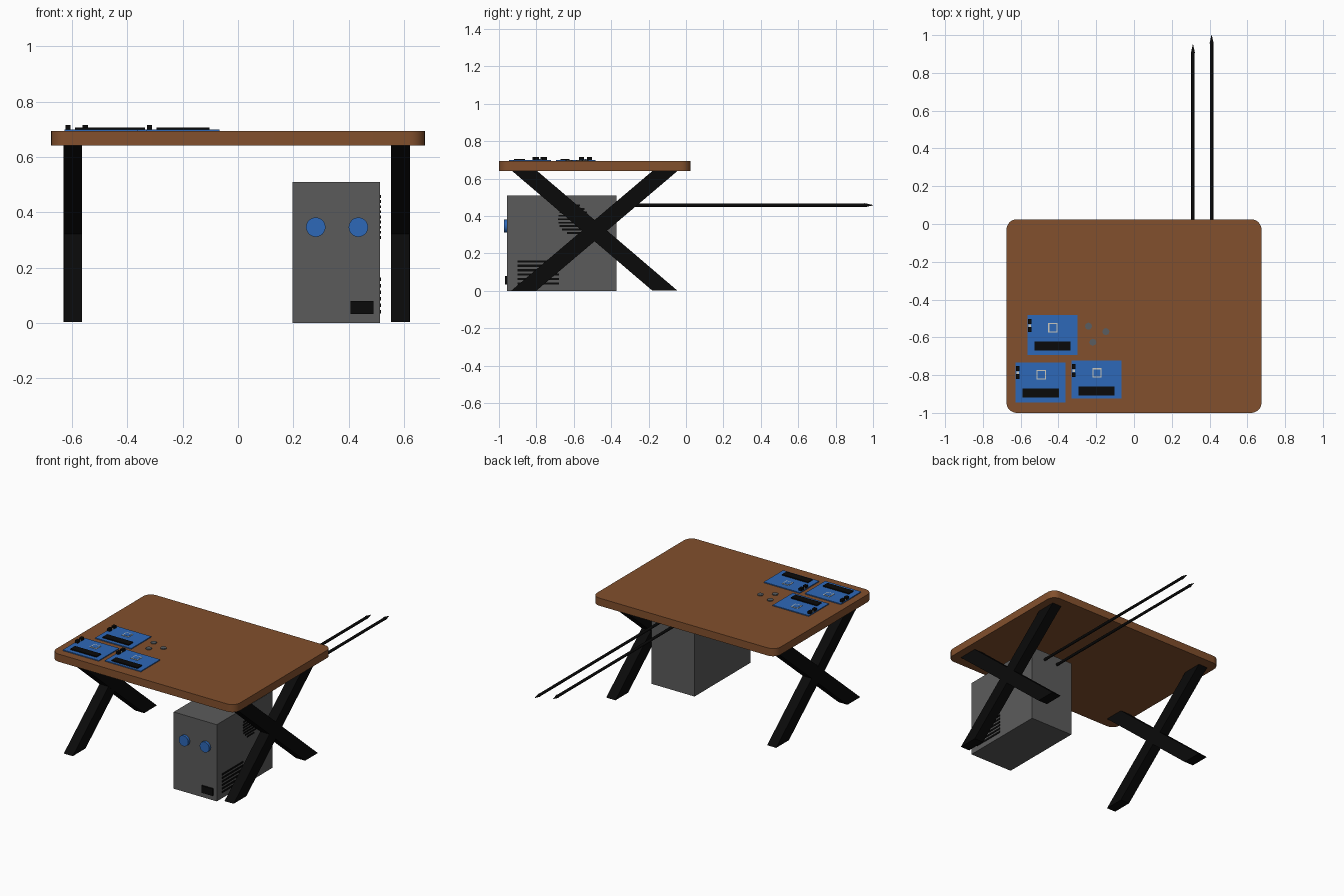
import bpy, bmesh, math
from mathutils import Matrix

if "Cube" in bpy.data.objects:
    bpy.data.objects.remove(bpy.data.objects["Cube"])


def mat(name, col):
    m = bpy.data.materials.new(name)
    m.diffuse_color = (*col, 1)
    m.use_nodes = True
    m.node_tree.nodes["Principled BSDF"].inputs["Base Color"].default_value = m.diffuse_color
    return m


WOOD = mat("brown wood", (0.225, 0.08, 0.026))
BLACK = mat("black", (0.003, 0.003, 0.003))
GREY = mat("case grey", (0.105, 0.105, 0.105))
BLUE = mat("blue", (0.027, 0.14, 0.48))
LIGHT = mat("light grey", (0.6, 0.58, 0.52))
STEEL = mat("steel grey", (0.1, 0.11, 0.12))


def finish(name, bm, m):
    bmesh.ops.recalc_face_normals(bm, faces=bm.faces)
    me = bpy.data.meshes.new(name)
    bm.to_mesh(me)
    bm.free()
    me.materials.append(m)
    ob = bpy.data.objects.new(name, me)
    bpy.context.collection.objects.link(ob)
    return ob


def add_box(bm, x0, x1, y0, y1, z0, z1):
    mx = Matrix.Translation(((x0 + x1) / 2, (y0 + y1) / 2, (z0 + z1) / 2)) \
        @ Matrix.Diagonal((x1 - x0, y1 - y0, z1 - z0, 1))
    bmesh.ops.create_cube(bm, size=1, matrix=mx)


def box(name, m, *dims):
    bm = bmesh.new()
    add_box(bm, *dims)
    return finish(name, bm, m)


def extrude(name, m, pts, vec):
    bm = bmesh.new()
    f = bm.faces.new([bm.verts.new(p) for p in pts])
    r = bmesh.ops.extrude_face_region(bm, geom=[f])
    bmesh.ops.translate(bm, vec=vec, verts=[v for v in r["geom"] if isinstance(v, bmesh.types.BMVert)])
    return finish(name, bm, m)


def cyl(name, m, r1, r2, depth, loc, seg, axis="Z"):
    bm = bmesh.new()
    rot = Matrix.Rotation(-math.pi / 2, 4, "X") if axis == "Y" else Matrix()
    bmesh.ops.create_cone(bm, cap_ends=True, segments=seg, radius1=r1, radius2=r2,
                          depth=depth, matrix=Matrix.Translation(loc) @ rot)
    return finish(name, bm, m)


# Table top with rounded corners
X, Y0, Y1, R = 0.675, -1.0, 0.025, 0.055
pts = []
for cx, cy, a0 in ((X - R, Y1 - R, 0), (-X + R, Y1 - R, 90), (-X + R, Y0 + R, 180), (X - R, Y0 + R, 270)):
    for i in range(9):
        a = math.radians(a0 + i * 90 / 8)
        pts.append((cx + R * math.cos(a), cy + R * math.sin(a), 0.642))
top = extrude("table_top", WOOD, pts, (0, 0, 0.051))

# Crossed legs, one X at each end
for side, x0, x1 in (("left", -0.63, -0.563), ("right", 0.553, 0.621)):
    for part, yb, yt in (("rising", -0.865, -0.11), ("falling", -0.115, -0.865)):
        w = 0.067
        d = 0.0005 if part == "rising" else 0
        extrude(f"{side}_leg_{part}", BLACK,
                [(x0 + d, yb - w, 0.003), (x0 + d, yb + w, 0.003),
                 (x0 + d, yt + w, 0.643), (x0 + d, yt - w, 0.643)], (x1 - x0 - 2 * d, 0, 0))

# Computer case, front dials and drive plate
box("case", GREY, 0.197, 0.514, -0.957, -0.371, 0, 0.51)
for n, x in (("left", 0.281), ("right", 0.435)):
    cyl(f"{n}_dial", BLUE, 0.035, 0.035, 0.018, (x, -0.965, 0.346), 32, "Y")
box("front_plate", BLACK, 0.407, 0.489, -0.967, -0.956, 0.033, 0.08)

# Side vents: a rectangular one and a round one cut into bars
bm = bmesh.new()
for i in range(6):
    z = 0.04 + i * 0.0235
    add_box(bm, 0.513, 0.517, -0.9, -0.68, z - 0.006, z + 0.006)
finish("lower_vent", bm, BLACK)
bm = bmesh.new()
for i in range(-4, 5):
    h = math.sqrt(0.082 ** 2 - (i * 0.0185) ** 2)
    z = 0.383 + i * 0.0185
    add_box(bm, 0.513, 0.517, -0.602 - h, -0.602 + h, z - 0.005, z + 0.005)
finish("round_vent", bm, BLACK)

# Antennas out of the back of the case
for n, x, tip in (("left", 0.312, 0.95), ("right", 0.411, 1.0)):
    y0, y1 = -0.375, tip - 0.045
    cyl(f"{n}_antenna", BLACK, 0.009, 0.009, y1 - y0, (x, (y0 + y1) / 2, 0.458), 12, "Y")
    cyl(f"{n}_antenna_tip", BLACK, 0.011, 0.001, 0.045, (x, tip - 0.0225, 0.458), 12, "Y")

# Circuit boards: left x, back y, depth
T = 0.693
for n, (x, y, d) in enumerate(((-0.565, -0.483, 0.211), (-0.627, -0.732, 0.214), (-0.332, -0.722, 0.203)), 1):
    box(f"board_{n}", BLUE, x, x + 0.265, y - d, y, T - 0.001, T + 0.006)
    box(f"board_{n}_slot", BLACK, x + 0.038, x + 0.229, y - 0.187, y - 0.139, T + 0.005, T + 0.013)
    cx, cy = x + 0.136, y - 0.066
    box(f"board_{n}_chip_frame", LIGHT, cx - 0.025, cx + 0.025, cy - 0.025, cy + 0.025, T + 0.005, T + 0.008)
    box(f"board_{n}_chip", BLUE, cx - 0.019, cx + 0.019, cy - 0.019, cy + 0.019, T + 0.006, T + 0.009)
    for k, dy in (("back", 0.02), ("front", 0.063)):
        box(f"board_{n}_port_{k}", BLACK, x + 0.003, x + 0.022, y - dy - 0.026, y - dy, T + 0.005, T + 0.023)
    box(f"board_{n}_port_middle", LIGHT, x + 0.006, x + 0.019, y - 0.061, y - 0.048, T + 0.005, T + 0.013)

# Loose small parts beside the boards
for n, (x, y) in enumerate(((-0.241, -0.541), (-0.149, -0.57), (-0.218, -0.626)), 1):
    cyl(f"loose_nut_{n}", STEEL, 0.019, 0.019, 0.007, (x, y, T + 0.002), 8)

# Smooth round surfaces, keep hard edges
for ob in bpy.context.scene.objects:
    if any(k in ob.name for k in ("dial", "antenna", "table_top")):
        ob.select_set(True)
        bpy.context.view_layer.objects.active = ob
bpy.ops.object.shade_smooth_by_angle(angle=math.radians(35))
